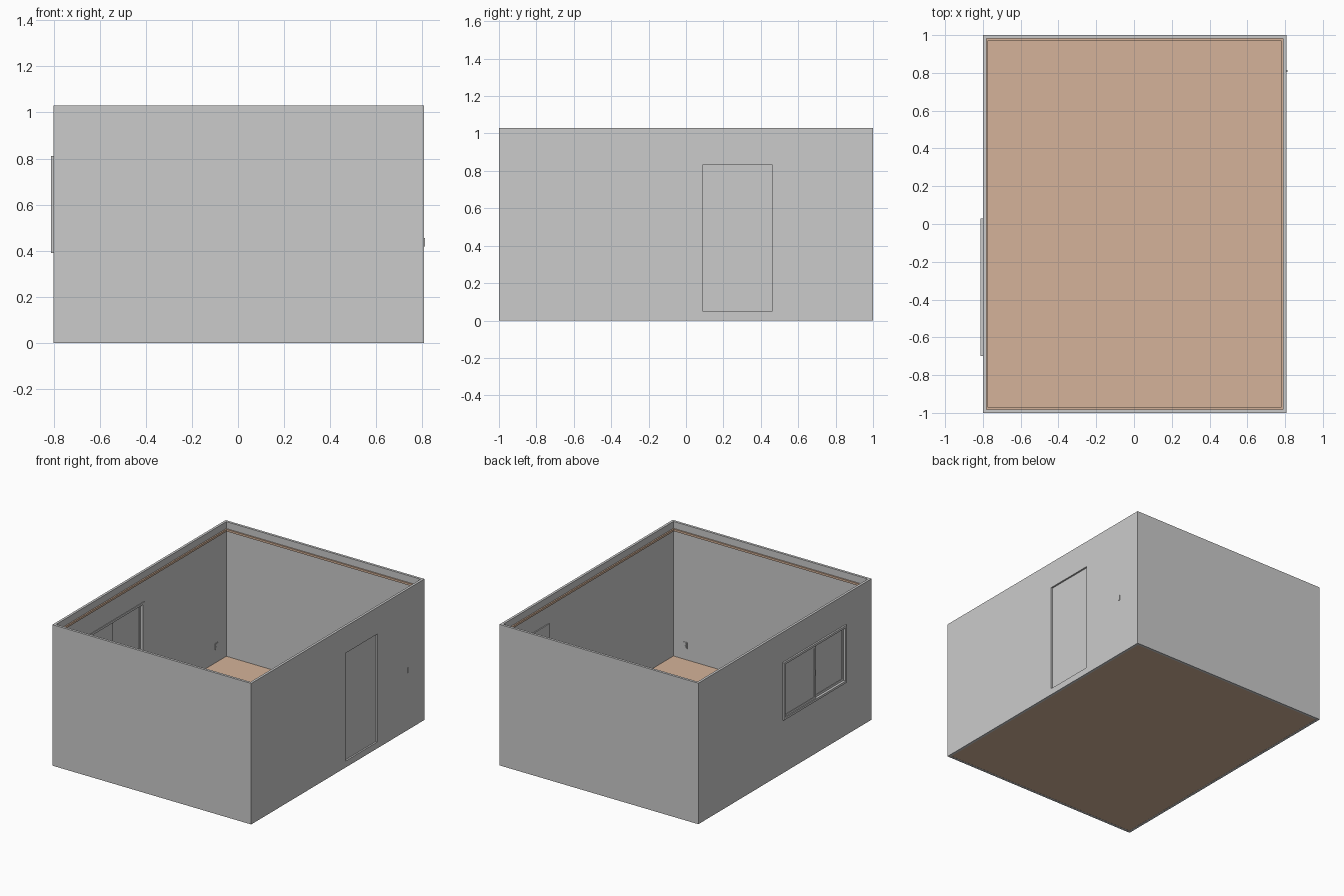
import bpy

if "Cube" in bpy.data.objects:
    bpy.data.objects.remove(bpy.data.objects["Cube"])


def material(name, rgb):
    m = bpy.data.materials.new(name)
    m.diffuse_color = (*rgb, 1)
    m.use_nodes = True
    m.node_tree.nodes["Principled BSDF"].inputs["Base Color"].default_value = m.diffuse_color
    return m


grey = material("plaster grey", (0.60, 0.60, 0.60))
tan = material("floor tan", (0.66, 0.45, 0.32))

X0, X1, Y0, Y1, H = -0.80, 0.807, -1.0, 1.0, 1.03
T = 0.018            # wall thickness
FLOOR = 0.047        # floor top


def boxes(name, specs, mat):
    """One object made of boxes, each given as (x0, x1, y0, y1, z0, z1)."""
    verts, faces = [], []
    for x0, x1, y0, y1, z0, z1 in specs:
        n = len(verts)
        verts += [(x, y, z) for z in (z0, z1)
                  for x, y in ((x0, y0), (x1, y0), (x1, y1), (x0, y1))]
        faces += [[n + 3, n + 2, n + 1, n], [n + 4, n + 5, n + 6, n + 7]]
        for i in range(4):
            j = (i + 1) % 4
            faces.append([n + i, n + j, n + 4 + j, n + 4 + i])
    me = bpy.data.meshes.new(name)
    me.from_pydata(verts, [], faces)
    me.materials.append(mat)
    ob = bpy.data.objects.new(name, me)
    bpy.context.collection.objects.link(ob)
    return ob


def ring(name, inset, width, z0, z1, mat):
    """Rectangular band following the room outline, with mitred corners."""
    verts = []
    for d, z in ((inset, z0), (inset, z1), (inset + width, z1), (inset + width, z0)):
        verts += [(X0 + d, Y0 + d, z), (X1 - d, Y0 + d, z),
                  (X1 - d, Y1 - d, z), (X0 + d, Y1 - d, z)]
    faces = []
    for k in range(4):
        for i in range(4):
            a, b = k * 4, (k + 1) % 4 * 4
            j = (i + 1) % 4
            faces.append([a + i, a + j, b + j, b + i])
    me = bpy.data.meshes.new(name)
    me.from_pydata(verts, [], faces)
    me.materials.append(mat)
    ob = bpy.data.objects.new(name, me)
    bpy.context.collection.objects.link(ob)
    return ob


def cut(target, name, spec):
    cutter = boxes(name, [spec], grey)
    cutter.hide_render = True
    cutter.hide_viewport = True
    mod = target.modifiers.new(name, 'BOOLEAN')
    mod.object = cutter
    mod.operation = 'DIFFERENCE'
    mod.solver = 'EXACT'


def frame(x0, x1, y0, y1, z0, z1, w):
    """Four bars around a rectangle in the yz plane."""
    return [(x0, x1, y0, y1, z0, z0 + w), (x0, x1, y0, y1, z1 - w, z1),
            (x0, x1, y0, y0 + w, z0 + w, z1 - w),
            (x0, x1, y1 - w, y1, z0 + w, z1 - w)]


# Room shell
walls = ring("walls", 0, T, 0, H, grey)
boxes("floor", [(X0 + T, X1 - T, Y0 + T, Y1 - T, 0.001, FLOOR)], tan)
ring("ceiling_trim", T, 0.01, 0.965, 0.98, tan)

# Doorway recess on the right, and the sliding leaf parked beside it indoors
cut(walls, "doorway_cutter", (X1 - 0.012, X1 + 0.05, 0.09, 0.46, FLOOR, 0.835))
boxes("door_leaf", [(X1 - T - 0.007, X1 - T, 0.46, 0.83, FLOOR, 0.835)], grey)
boxes("door_handle", [(X1 - T - 0.012, X1 + 0.005, 0.804, 0.814, 0.418, 0.455)], grey)

# Sliding window on the left
WY0, WY1, WZ0, WZ1 = -0.70, 0.03, 0.39, 0.81
MID = (WY0 + WY1) / 2
cut(walls, "window_cutter", (X0 - 0.05, X0 + 0.05, WY0 + 0.005, WY1 - 0.005,
                             WZ0 + 0.005, WZ1 - 0.005))
boxes("window_frame", frame(X0 - 0.012, X0 + T + 0.004, WY0, WY1, WZ0, WZ1, 0.016), grey)
sashes = ((X0 - 0.006, MID - 0.012, WY1 - 0.016), (X0 + 0.006, WY0 + 0.016, MID + 0.012))
for i, (x, a, b) in enumerate(sashes):
    z0, z1 = WZ0 + 0.016, WZ1 - 0.016
    boxes(f"window_sash_{i + 1}", frame(x, x + 0.010, a, b, z0, z1, 0.016), grey)
    boxes(f"window_pane_{i + 1}",
          [(x + 0.003, x + 0.007, a + 0.016, b - 0.016, z0 + 0.016, z1 - 0.016)], grey)
boxes("window_latch", [(X0 - 0.012, X0 - 0.006, MID - 0.006, MID + 0.006, 0.58, 0.62)], grey)

# Wall sockets: plate with two raised inserts
boxes("left_socket", [(X0 + T, X0 + T + 0.004, 0.85, 0.88, 0.145, 0.19)]
      + [(X0 + T + 0.004, X0 + T + 0.006, 0.857, 0.873, z, z + 0.014)
         for z in (0.151, 0.170)], grey)
boxes("front_socket", [(0.675, 0.705, Y0 + T, Y0 + T + 0.004, 0.13, 0.175)]
      + [(0.682, 0.698, Y0 + T + 0.004, Y0 + T + 0.006, z, z + 0.014)
         for z in (0.136, 0.155)], grey)
